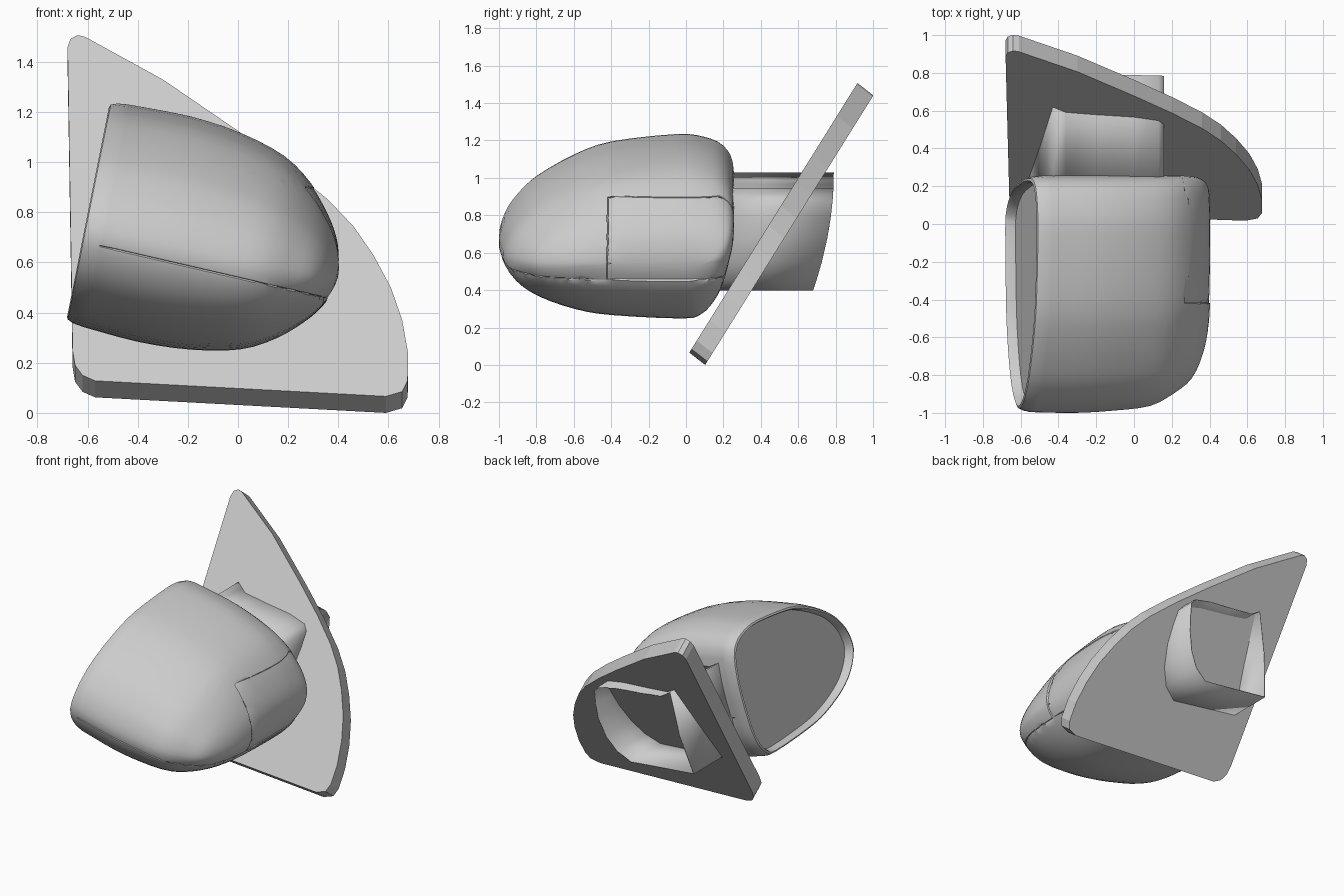
import bpy, bmesh, math
from mathutils import Matrix, Vector

if "Cube" in bpy.data.objects:
    bpy.data.objects.remove(bpy.data.objects["Cube"])

grey = bpy.data.materials.new("plain_grey")
grey.use_nodes = True
GREY = (0.6, 0.6, 0.6, 1)
grey.diffuse_color = GREY
grey.node_tree.nodes["Principled BSDF"].inputs["Base Color"].default_value = GREY


def finish(name, bm, smooth=True):
    bmesh.ops.recalc_face_normals(bm, faces=bm.faces)
    me = bpy.data.meshes.new(name)
    bm.to_mesh(me)
    bm.free()
    me.materials.append(grey)
    ob = bpy.data.objects.new(name, me)
    bpy.context.collection.objects.link(ob)
    bpy.ops.object.select_all(action="DESELECT")
    ob.select_set(True)
    bpy.context.view_layer.objects.active = ob
    if smooth:
        bpy.ops.object.shade_smooth_by_angle(angle=math.radians(35))
    return ob


def spline(points, steps, closed):
    """Smooth curve through the points."""
    pts = [Vector(p) for p in points]
    n = len(pts)
    pick = (lambda i: pts[i % n]) if closed else (lambda i: pts[max(0, min(n - 1, i))])
    out = []
    for i in range(n if closed else n - 1):
        a, b, c, d = (pick(i + k) for k in (-1, 0, 1, 2))
        for j in range(steps):
            t = j / steps
            out.append(b + (c - a) * t / 2 + (a * 2 - b * 5 + c * 4 - d) * t * t / 2
                       + (b * 3 - a - c * 3 + d) * t ** 3 / 2)
    return out if closed else out + [pts[-1]]


def loft(bm, rings):
    rows = [[bm.verts.new(p) for p in ring] for ring in rings]
    for a, b in zip(rows, rows[1:]):
        for i in range(len(a)):
            j = (i + 1) % len(a)
            bm.faces.new((a[i], a[j], b[j], b[i]))
    return rows


# Housing: a blunt oval section (y, height) shrinking along a tilted axis
TILT = Matrix.Rotation(math.radians(13), 4, "Y")
CY, CT = -0.2, 0.62
section = spline([(-1, .55), (-.97, .68), (-.9, .783), (-.8, .875), (-.6, .99),
                  (-.4, 1.06), (-.05, 1.1), (.1, 1.085), (.2, 1.04), (.25, .95),
                  (.255, .77), (.235, .6), (.2, .42), (.15, .3), (.08, .22),
                  (-.02, .195), (-.4, .215), (-.6, .25), (-.8, .325), (-.93, .42)],
                 3, True)


def ring(s, high, front, back):
    # the opening leans out a little towards the top
    lean = .03 * max(0, min(1, (-.5 - s) / .2))
    out = []
    for y, t in section:
        t = CT + (t - CT) * high
        out.append((s - lean * (t - .2), CY + (y - CY) * (front if y < CY else back), t))
    return out


# axis position, height scale, front scale, back scale
stations = spline([(-.68, 1, .995, 1), (-.45, 1.02, 1, 1), (-.24, .98, .985, 1),
                   (-.05, .875, .955, 1), (.08, .7, .87, 1), (.175, .49, .77, .98),
                   (.232, .31, .61, .92), (.26, .14, .43, .82), (.267, .03, .25, .7)],
                  3, False)
rim = [(-.695, .905, .93, .9), (-.735, .92, .942, .915), (-.75, .94, .955, .94),
       (-.745, .965, .97, .965), (-.72, .988, .984, .988)]
bm = bmesh.new()
rows = loft(bm, [ring(*r) for r in rim + [tuple(s) for s in stations]])
bm.faces.new(rows[-1])
bmesh.ops.recalc_face_normals(bm, faces=bm.faces)

# Panel seams: cut the shell along the panel borders, then sink the borders
SEAM, PANEL_TOP, PANEL_Y, PANEL_S, RIM_S = 0.525, 0.94, -0.42, 0.06, -0.69
for co, no in (((0, 0, SEAM), (0, 0, 1)), ((0, 0, PANEL_TOP), (0, 0, 1)),
               ((0, PANEL_Y, 0), (0, 1, 0)), ((PANEL_S, 0, 0), (1, 0, 0))):
    shell = [f for f in bm.faces if f.calc_center_median().x > RIM_S]
    geom = shell + list({e for f in shell for e in f.edges}) + list({v for f in shell for v in f.verts})
    bmesh.ops.bisect_plane(bm, geom=geom, dist=1e-5, plane_co=co, plane_no=no)


def region(f):
    c = f.calc_center_median()
    if c.x < RIM_S:
        return 0
    if c.z < SEAM:
        return 1
    return 2 if c.z < PANEL_TOP and c.y > PANEL_Y and c.x > PANEL_S else 3


groups = {k: [f for f in bm.faces if region(f) == k] for k in (1, 2, 3)}
owner = {f: k for k, faces in groups.items() for f in faces}
bm.normal_update()
sink = {}
for v in bm.verts:
    sides = {owner.get(f, 0) for f in v.link_faces}
    if len(sides) > 1 and 0 not in sides:
        sink[v] = v.normal.copy()
for k in (1, 2, 3):
    bmesh.ops.inset_region(bm, faces=groups[k], thickness=0.004, depth=0,
                           use_boundary=False, use_even_offset=False)
for v, n in sink.items():
    if v.is_valid:
        v.co -= n * 0.007
for v in {v for f in groups[2] if f.is_valid for v in f.verts}:
    v.co.x -= 0.006
bm.transform(TILT)
finish("housing", bm)

# Mirror glass set into the opening
bm = bmesh.new()
bm.faces.new([bm.verts.new(p) for p in ring(-.697, .912, .935, .905)])
bm.transform(TILT)
finish("mirror_glass", bm, False)

# Mounting plate: a rounded triangle leaning back
outline = [(-.68, 1.46), (-.668, 1.492), (-.64, 1.507), (-.61, 1.5), (-.3, 1.33),
           (0, 1.125), (.2, .98), (.36, .85), (.46, .745), (.54, .63), (.61, .5),
           (.655, .37), (.678, .24), (.677, .13), (.655, .085), (.59, .066),
           (-.57, .128), (-.62, .15), (-.65, .19), (-.66, .25)]
bm = bmesh.new()
face = bm.faces.new([bm.verts.new((x, .02 + (z - .07) * .624, z)) for x, z in outline])
new = bmesh.ops.extrude_face_region(bm, geom=[face], use_keep_orig=True)["geom"]
bmesh.ops.translate(bm, vec=(0, .085, -.066),
                    verts=[g for g in new if isinstance(g, bmesh.types.BMVert)])
finish("mounting_plate", bm, False)

# Neck: an open tube from the housing through the plate, slanting on both sides
tube = [(-.43, 1.03), (-.36, .985), (-.2, .965), (0, .945), (.13, .915), (.16, .88),
        (.16, .79), (.15, .68), (.11, .55), (.045, .455), (-.05, .397), (-.55, .455),
        (-.49, .73)]


def neck_ring(k):
    out = []
    for x, z in tube:
        drop = (1.03 - z) / .63
        start, end = .23 - .11 * drop, .79 - .11 * drop ** 2
        out.append((x, start + (end - start) * k, z))
    return out


bm = bmesh.new()
loft(bm, [neck_ring(0), neck_ring(1)])
neck = finish("neck", bm)
wall = neck.modifiers.new("wall", "SOLIDIFY")
wall.thickness = 0.006
